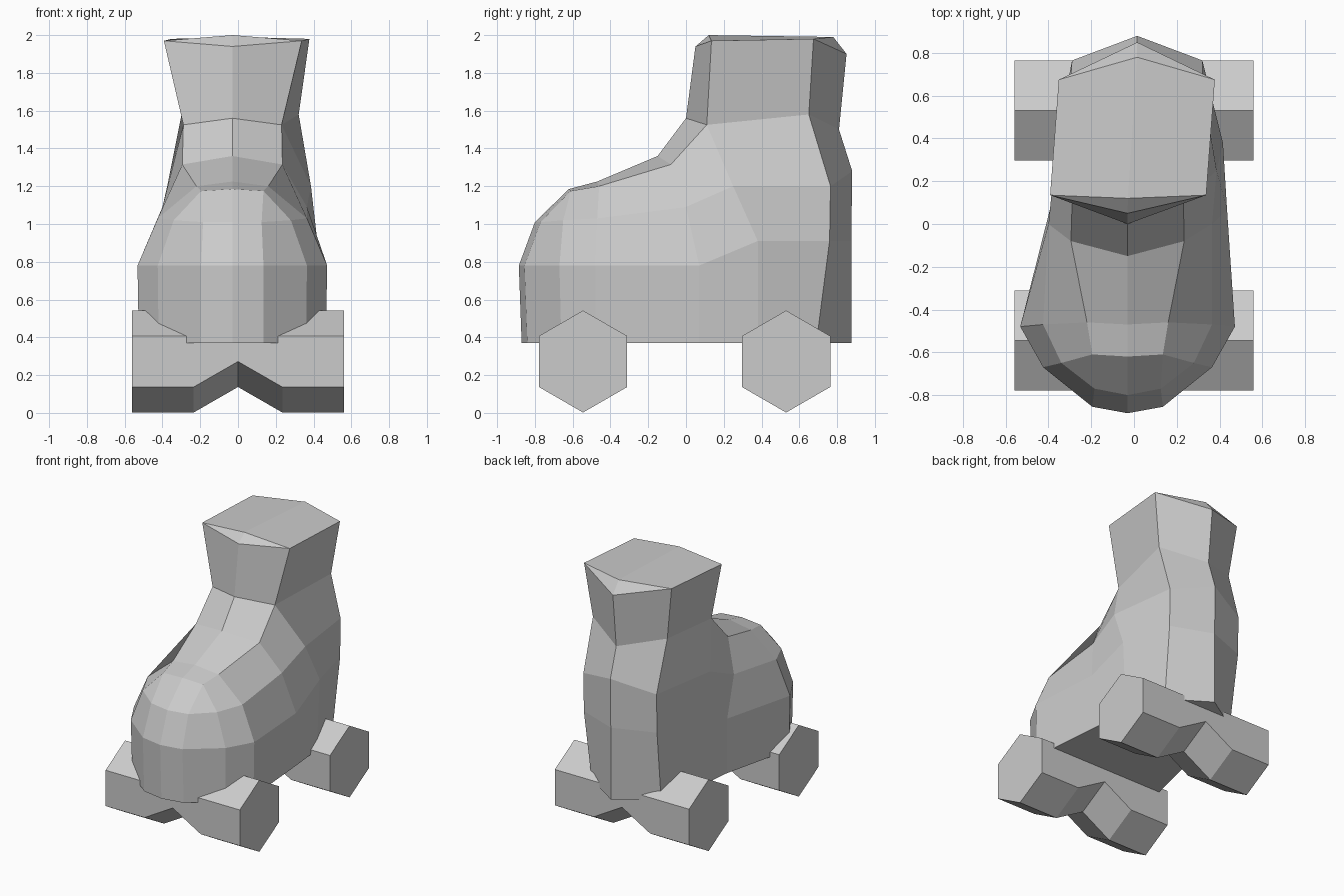
import bpy, bmesh, math

if "Cube" in bpy.data.objects:
    bpy.data.objects.remove(bpy.data.objects["Cube"])


def finish(bm, name):
    bmesh.ops.recalc_face_normals(bm, faces=bm.faces)
    mesh = bpy.data.meshes.new(name)
    bm.to_mesh(mesh)
    bm.free()
    obj = bpy.data.objects.new(name, mesh)
    bpy.context.collection.objects.link(obj)
    return obj


# Boot: half rings running from toe centre round the side to heel centre
sole = [(0, -.87, .37), (.165, -.84, .37), (.39, -.66, .37), (.495, -.48, .37),
        (.45, .07, .37), (.40, .38, .37), (.29, .69, .37), (0, .875, .37)]
side = [(0, -.885, .78), (.165, -.855, .78), (.395, -.67, .78), (.502, -.48, .78),
        (.465, .07, .78), (.425, .38, .91), (.305, .76, .91), (0, .875, .91)]
upper = [(0, -.80, 1.01), (.155, -.77, 1.01), (.31, -.65, 1.02), (.395, -.47, 1.03),
         (.395, 0, 1.09), (.405, .25, 1.20), (.305, .765, 1.20), (0, .88, 1.28)]
ankle = [(0, -.62, 1.185), (.165, -.61, 1.175), (.19, -.46, 1.20),
         (.265, -.08, 1.315), (.26, .11, 1.525), (.31, .65, 1.58), (0, .81, 1.50)]
instep = [(0, -.47, 1.225), (0, -.15, 1.36), (0, 0, 1.56)]
collar = [(0, .05, 1.94), (.365, .135, 1.97), (.365, .675, 1.98), (0, .85, 1.90)]
cap = [(0, .12, 2.0), (0, .78, 1.99)]

bm = bmesh.new()
so, si, up, an, ins, co, ca = [[bm.verts.new(p) for p in row] for row in
                               (sole, side, upper, ankle, instep, collar, cap)]


def bridge(a, b):
    for i in range(len(a) - 1):
        bm.faces.new((a[i], a[i + 1], b[i + 1], b[i]))


bridge(so, si)
bridge(si, up)
bridge(up[:2], an[:2])                     # toe front
bm.faces.new((up[1], up[2], an[1]))        # toe corner
bridge(up[2:], an[1:])                     # sides
bridge(an[2:5], ins)                       # instep
bridge([ins[2]] + an[4:], co)              # ankle shaft
bm.faces.new(so)
bm.faces.new(an[:3] + [ins[0]])            # top of toe
bm.faces.new((co[0], co[1], ca[0]))        # closed top
bm.faces.new((co[1], co[2], ca[1], ca[0]))
bm.faces.new((co[2], co[3], ca[1]))
bmesh.ops.mirror(bm, geom=bm.verts[:] + bm.edges[:] + bm.faces[:],
                 axis='X', merge_dist=0.001)
# Slight sideways skew from toe to heel, with a flatter inner (left) side
for v in bm.verts:
    t = min(max((v.co.y - .1) / .6, 0), 1)
    v.co.x += -.03 + .045 * t
    if v.co.z < 1.25 and -.05 < v.co.y < .5:
        v.co.x = max(v.co.x, -.40 + .1 * v.co.y)
finish(bm, "boot")


# Wheel pairs: hexagonal bars notched underneath in the middle
def wheel_pair(name, y):
    bm = bmesh.new()
    rings = []
    for x in (-.56, -.235, 0, .235, .56):
        ring = []
        for k in range(6):
            a = math.radians(30 + 60 * k)
            z = .272 + .27 * math.sin(a)
            if x == 0 and z < .27:
                z += .135
            ring.append(bm.verts.new((x, y + .27 * math.cos(a), z)))
        rings.append(ring)
    for a, b in zip(rings, rings[1:]):
        for k in range(6):
            n = (k + 1) % 6
            bm.faces.new((a[k], a[n], b[n], b[k]))
    bm.faces.new(rings[0])
    bm.faces.new(rings[-1])
    finish(bm, name)


wheel_pair("front_wheels", -.545)
wheel_pair("rear_wheels", .53)
